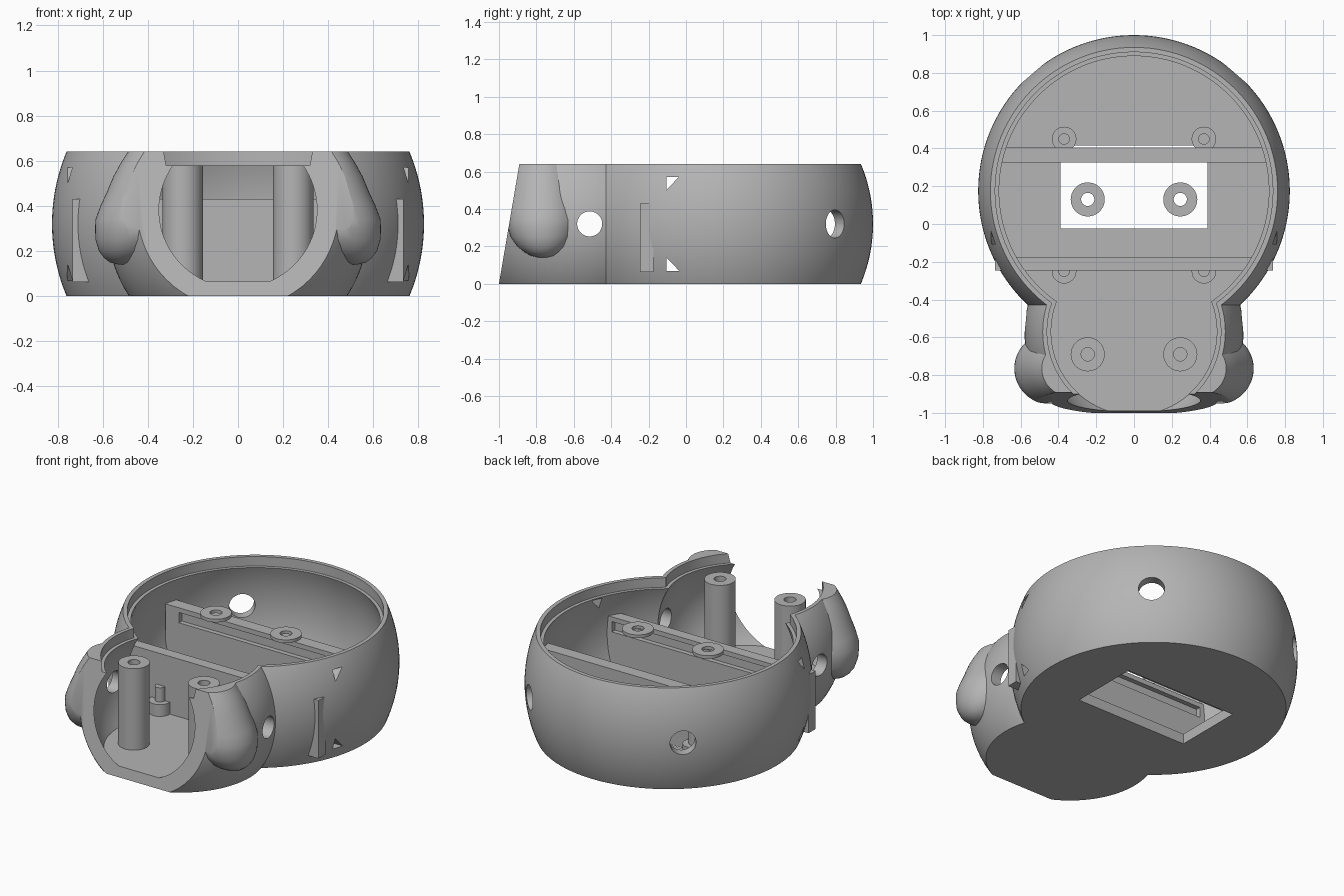
import bpy, bmesh, math
from mathutils import Matrix, Vector

cube = bpy.data.objects.get("Cube")
if cube:
    bpy.data.objects.remove(cube, do_unlink=True)

grey = bpy.data.materials.new("plain grey")
grey.use_nodes = True
colour = (0.46, 0.46, 0.46, 1)
grey.diffuse_color = colour
grey.node_tree.nodes["Principled BSDF"].inputs["Base Color"].default_value = colour

HEIGHT, MID, FLOOR, LIP = 0.64, 0.32, 0.065, 0.58
BODY_Y, HEAD_Y = 0.175, -0.57


def finish(name, bm):
    bmesh.ops.recalc_face_normals(bm, faces=bm.faces)
    mesh = bpy.data.meshes.new(name)
    bm.to_mesh(mesh)
    bm.free()
    mesh.materials.append(grey)
    ob = bpy.data.objects.new(name, mesh)
    bpy.context.collection.objects.link(ob)
    return ob


def loft(name, rings, n=48, closed=False, matrix=None):
    """Skin a stack of circles given as (x, y, z, radius)."""
    bm = bmesh.new()
    loops = []
    for x, y, z, r in rings:
        angles = [2 * math.pi * i / n for i in range(n)]
        loops.append([bm.verts.new((x + r * math.cos(a), y + r * math.sin(a), z)) for a in angles])
    pairs = list(zip(loops, loops[1:]))
    if closed:
        pairs.append((loops[-1], loops[0]))
    else:
        bm.faces.new(loops[0])
        bm.faces.new(loops[-1])
    for a, b in pairs:
        for i in range(n):
            j = (i + 1) % n
            bm.faces.new((a[i], a[j], b[j], b[i]))
    if matrix:
        bm.transform(matrix)
    return finish(name, bm)


def prism(name, profile, half):
    """Extrude a (y, z) outline across x."""
    bm = bmesh.new()
    face = bm.faces.new([bm.verts.new((-half, y, z)) for y, z in profile])
    new = bmesh.ops.extrude_face_region(bm, geom=[face])["geom"]
    bmesh.ops.translate(bm, vec=(2 * half, 0, 0),
                        verts=[v for v in new if isinstance(v, bmesh.types.BMVert)])
    return finish(name, bm)


def box(name, y0, y1, z0, z1, half):
    return prism(name, [(y0, z0), (y1, z0), (y1, z1), (y0, z1)], half)


def ball_rings(y, radius, z0, z1, steps=24):
    zs = [z0 + (z1 - z0) * i / steps for i in range(steps + 1)]
    return [(0, y, z, math.sqrt(radius ** 2 - (z - MID) ** 2)) for z in zs]


def combine(target, tool, operation):
    tool.hide_render = True
    mod = target.modifiers.new("cut", 'BOOLEAN')
    mod.operation, mod.solver, mod.object = operation, 'EXACT', tool
    bpy.context.view_layer.objects.active = target
    bpy.ops.object.modifier_apply(modifier=mod.name)
    bpy.data.objects.remove(tool, do_unlink=True)


# Outer shell: two truncated balls and a pair of cheeks
shell = loft("shell", ball_rings(BODY_Y, 0.825, -0.05, 0.69), 128)
combine(shell, loft("head", ball_rings(HEAD_Y, 0.58, -0.05, 0.69), 96), 'UNION')
cheek = [(0.51, 0.14, 0.02), (0.505, 0.15, 0.065), (0.495, 0.17, 0.1), (0.48, 0.2, 0.137),
         (0.46, 0.25, 0.172), (0.447, 0.3, 0.187), (0.44, 0.34, 0.192), (0.42, 0.4, 0.19),
         (0.398, 0.46, 0.184), (0.38, 0.53, 0.173), (0.36, 0.59, 0.16), (0.335, 0.66, 0.14)]
for side in (-1, 1):
    rings = [(side * x, -0.765, z, r) for x, z, r in cheek]
    combine(shell, loft("cheek", rings), 'UNION')

# Flat top and bottom, sloping front
slab = [(-1, 0), (-0.891, HEIGHT), (1.2, HEIGHT), (1.2, 0)]
combine(shell, prism("slab", slab, 1.2), 'INTERSECT')

# Hollow interior with a stepped lip
for y, inner, lip, n in ((BODY_Y, 0.76, 0.735, 128), (HEAD_Y, 0.51, 0.46, 96)):
    rings = ball_rings(y, inner, FLOOR, LIP) + [(0, y, LIP, lip), (0, y, 0.8, lip)]
    combine(shell, loft("cavity", rings, n), 'DIFFERENCE')

# Floor opening, side triangles and round holes
combine(shell, box("opening", -0.025, 0.415, -0.1, 0.12, 0.39), 'DIFFERENCE')
for tri in ([(-0.105, 0.57), (-0.04, 0.57), (-0.105, 0.5)],
            [(-0.105, 0.14), (-0.035, 0.068), (-0.105, 0.068)]):
    combine(shell, prism("triangle", tri, 1), 'DIFFERENCE')
across = Matrix.Translation((0, -0.515, MID)) @ Matrix.Rotation(math.pi / 2, 4, 'Y')
combine(shell, loft("hole", [(0, 0, -1, 0.067), (0, 0, 1, 0.067)], matrix=across), 'DIFFERENCE')
for side in (-1, 1):
    turn = Vector((side * 0.54, 0.625, 0)).to_track_quat('Z', 'Y').to_matrix().to_4x4()
    place = Matrix.Translation((0, BODY_Y, MID)) @ turn
    combine(shell, loft("hole", [(0, 0, 0.6, 0.075), (0, 0, 1, 0.075)], matrix=place), 'DIFFERENCE')

# Cross walls with facing grooves
parts = [shell]
for name, y0, y1, g0, g1 in (("front_wall", -0.245, -0.175, -0.205, -0.1),
                             ("back_wall", 0.325, 0.405, 0.25, 0.355)):
    wall = box(name, y0, y1, FLOOR - 0.003, 0.43, 0.735)
    combine(wall, box("groove", g0, g1, 0.335, 0.4, 0.64), 'DIFFERENCE')
    parts.append(wall)

# Screw posts, floating washers and locating pins
for side, label in ((-1, "right"), (1, "left")):
    x = side * 0.245
    parts.append(loft(label + "_post", [(x, -0.69, z, r) for z, r in (
        (0.06, 0.09), (LIP, 0.09), (LIP, 0.035), (0.3, 0.035))]))
    parts.append(loft(label + "_washer", [(x, 0.13, z, r) for z, r in (
        (0.56, 0.09), (LIP, 0.09), (LIP, 0.035), (0.56, 0.035))], closed=True))
    for y, end in ((-0.25, "front"), (0.45, "back")):
        parts.append(loft(label + "_" + end + "_pin", [(side * 0.37, y, z, r) for z, r in (
            (0.06, 0.065), (0.14, 0.065), (0.14, 0.03), (0.23, 0.03))], 32))

# Smooth shading with crisp edges
bpy.ops.object.select_all(action='DESELECT')
for ob in parts:
    ob.select_set(True)
bpy.context.view_layer.objects.active = shell
bpy.ops.object.shade_smooth_by_angle(angle=math.radians(30))
